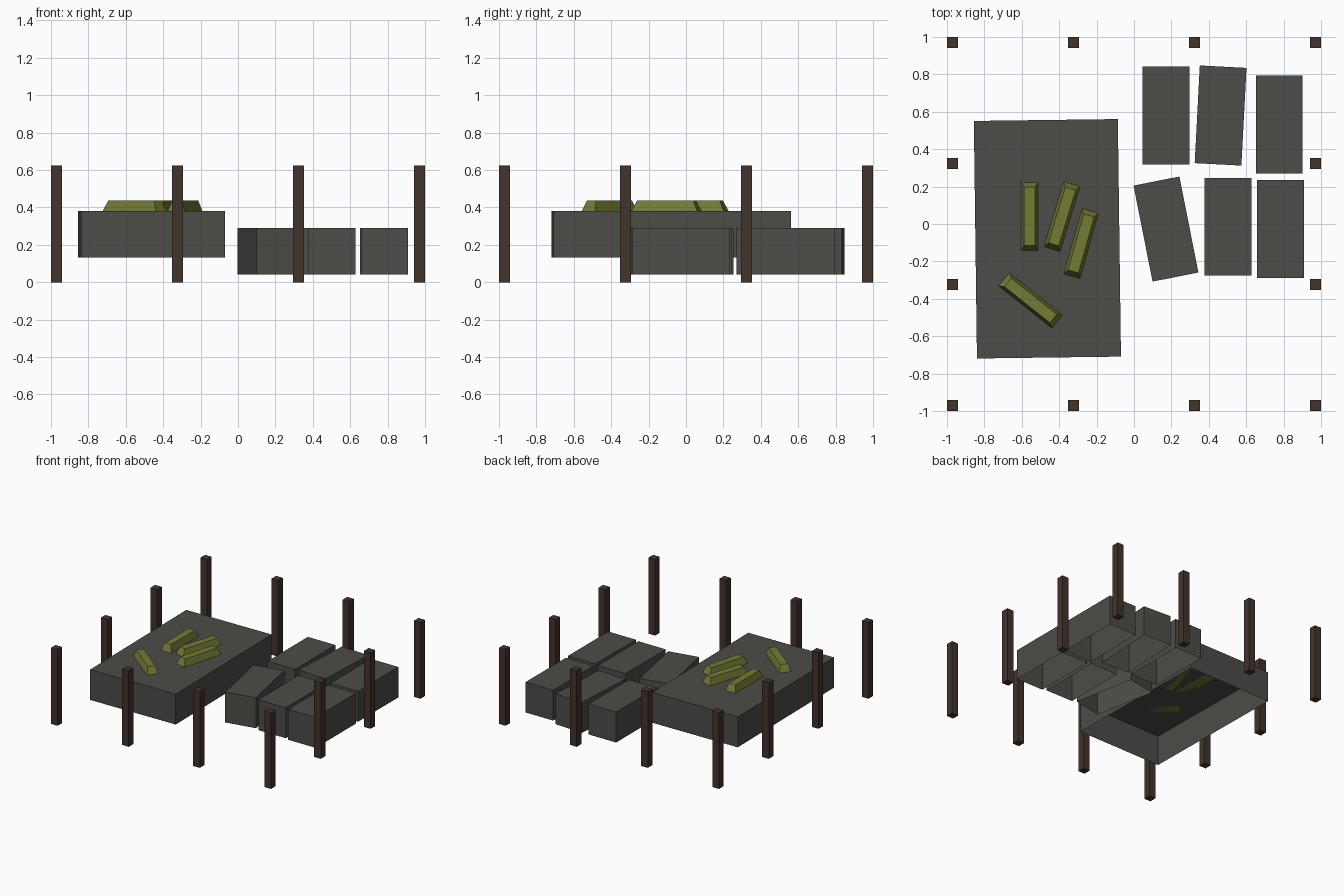
import bpy, bmesh
from math import radians
from mathutils import Matrix

cube = bpy.data.objects.get("Cube")
if cube:
    bpy.data.objects.remove(cube, do_unlink=True)


def material(name, rgb):
    m = bpy.data.materials.new(name)
    m.use_nodes = True
    m.diffuse_color = (*rgb, 1)
    m.node_tree.nodes["Principled BSDF"].inputs["Base Color"].default_value = (*rgb, 1)
    return m


stone = material("dark grey", (0.072, 0.072, 0.065))
olive = material("olive yellow", (0.178, 0.197, 0.035))
wood = material("dark brown", (0.054, 0.033, 0.026))


def block(name, mat, size, centre, base, turn=0, taper=(0, 0), open_bottom=False):
    """Box standing at height base, top inset by taper, optionally without a bottom."""
    bm = bmesh.new()
    bmesh.ops.create_cube(bm, size=1, matrix=Matrix.Diagonal((*size, 1)))
    for v in bm.verts:
        if v.co.z > 0:
            for axis in (0, 1):
                v.co[axis] -= taper[axis] * (1 if v.co[axis] > 0 else -1)
    if open_bottom:
        bm.normal_update()
        floor = [f for f in bm.faces if f.normal.z < -0.9]
        bmesh.ops.delete(bm, geom=floor, context='FACES_ONLY')
    mesh = bpy.data.meshes.new(name)
    bm.to_mesh(mesh)
    bm.free()
    mesh.materials.append(mat)
    obj = bpy.data.objects.new(name, mesh)
    obj.location = (*centre, base + size[2] / 2)
    obj.rotation_euler.z = radians(turn)
    bpy.context.collection.objects.link(obj)
    return obj


# Ring of posts around the square
steps = (-0.97, -0.323, 0.323, 0.97)
for x in steps:
    for y in steps:
        if max(abs(x), abs(y)) > 0.9:
            block("post", wood, (0.06, 0.06, 0.625), (x, y), 0)

# Large hollow slab
block("large_slab", stone, (0.77, 1.27, 0.25), (-0.463, -0.079), 0.132, 0.75,
      open_bottom=True)

# Small hollow blocks: x, y, turn
for x, y, turn in ((0.171, 0.58, 0), (0.463, 0.58, -3), (0.777, 0.532, 0),
                   (0.171, -0.027, 11.2), (0.503, -0.015, 0), (0.783, -0.027, 0)):
    block("small_block", stone, (0.25, 0.523, 0.25), (x, y), 0.041, turn,
          open_bottom=True)

# Tapered bars lying on the slab: x, y, turn
for x, y, turn in ((-0.558, 0.041, 0), (-0.385, 0.04, -17),
                   (-0.283, -0.104, -15.6), (-0.553, -0.409, 51.5)):
    block("bar", olive, (0.09, 0.363, 0.056), (x, y), 0.382, turn, (0.016, 0.026))
